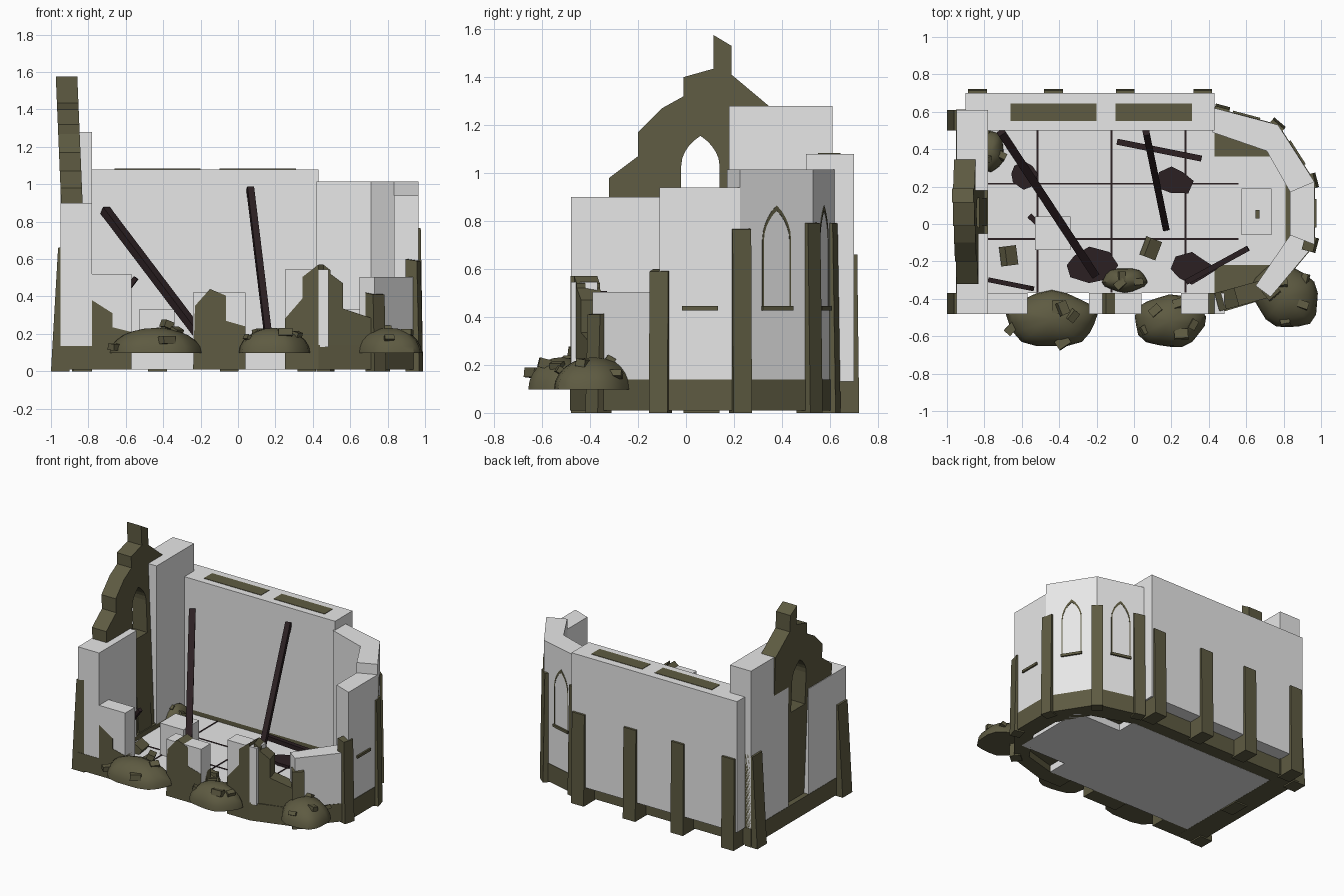
import bpy, bmesh, math, random
from mathutils import Vector, Matrix

if "Cube" in bpy.data.objects:
    bpy.data.objects.remove(bpy.data.objects["Cube"])

random.seed(4)


def material(name, rgb):
    m = bpy.data.materials.new(name)
    m.diffuse_color = (*rgb, 1)
    m.use_nodes = True
    m.node_tree.nodes["Principled BSDF"].inputs["Base Color"].default_value = m.diffuse_color
    return m


PLASTER = material("pale_plaster", (0.8, 0.8, 0.8))
STONE = material("olive_stone", (0.112, 0.104, 0.054))
WOOD = material("charred_wood", (0.024, 0.014, 0.016))


def finish(name, bm, mat, smooth=False):
    bmesh.ops.recalc_face_normals(bm, faces=bm.faces)
    me = bpy.data.meshes.new(name)
    bm.to_mesh(me)
    bm.free()
    me.materials.append(mat)
    for p in me.polygons:
        p.use_smooth = smooth
    ob = bpy.data.objects.new(name, me)
    bpy.context.collection.objects.link(ob)
    return ob


def plate(name, loops, depth, mat, mtx=Matrix()):
    """Flat outline with optional holes, thickened along local z."""
    bm = bmesh.new()
    edges = []
    for loop in loops:
        vs = [bm.verts.new((a, b, 0)) for a, b in loop]
        edges += [bm.edges.new((vs[i - 1], vs[i])) for i in range(len(vs))]
    bmesh.ops.triangle_fill(bm, edges=edges, use_beauty=True, normal=(0, 0, 1))
    top = bmesh.ops.extrude_face_region(bm, geom=list(bm.faces))["geom"]
    for v in [g for g in top if isinstance(g, bmesh.types.BMVert)]:
        v.co.z += depth
    bmesh.ops.transform(bm, matrix=mtx, verts=bm.verts)
    return finish(name, bm, mat)


def prism(name, pts, z0, z1, mat):
    return plate(name, [pts], z1 - z0, mat, Matrix.Translation((0, 0, z0)))


def box(name, x0, x1, y0, y1, z0, z1, mat):
    return prism(name, [(x0, y0), (x1, y0), (x1, y1), (x0, y1)], z0, z1, mat)


def frame(origin, u, v, n):
    """Matrix taking local x, y, z to the directions u, v, n."""
    m = Matrix((u, v, n)).transposed().to_4x4()
    m.translation = origin
    return m


def beam(name, a, b, w=0.05, mat=WOOD):
    a, b = Vector(a), Vector(b)
    q = (b - a).to_track_quat('Z', 'Y').to_matrix().to_4x4()
    h = w / 2
    return plate(name, [[(-h, -h), (h, -h), (h, h), (-h, h)]], (b - a).length, mat,
                 Matrix.Translation(a) @ q)


def buttress(name, x, y, ang, h, w=0.1, base=0.04, top=0.015, back=0.05):
    """Pier leaning on a wall at (x, y), facing the angle ang."""
    n = Vector((math.cos(ang), math.sin(ang), 0))
    u = Vector((-n.y, n.x, 0))
    prof = [(-back, 0), (base, 0), (top, h - 0.01), (-back, h)]
    return plate(name, [prof], w, STONE,
                 frame(Vector((x, y, 0)) - u * w / 2, n, Vector((0, 0, 1)), u))


def arch(w, z0, spring, top, n=5):
    """Pointed arch outline."""
    side = []
    for i in range(n + 1):
        t = i / n
        side.append((w * math.cos(t * math.pi / 2) ** 0.8 * (1 - 0.1 * t),
                     spring + (top - spring) * t ** 0.85))
    return [(-w, z0), (w, z0)] + side[:-1] + [(0, top)] + [(-a, b) for a, b in side[-2::-1]]


# Main walls; the back wall overhangs its plinth
box("back_wall", -0.9, 0.43, 0.5, 0.7, 0.13, 1.08, PLASTER)
box("back_plinth", -0.9, 0.43, 0.501, 0.6, 0.01, 0.132, STONE)
box("west_wall_tall", -0.95, -0.78, 0.18, 0.61, 0.13, 1.28, PLASTER)
box("west_wall_low", -0.95, -0.78, -0.48, -0.05, 0.13, 0.9, PLASTER)
box("west_plinth", -0.952, -0.781, -0.482, 0.612, 0.01, 0.135, STONE)
for i, (a, b) in enumerate([(-0.66, -0.2), (-0.1, 0.31)]):
    box(f"wall_top_core_{i}", a, b, 0.55, 0.645, 1.078, 1.083, STONE)

# Broken gable with window, leaning outwards
outline = [(-0.07, 0.02), (0.2, 0.02), (0.2, 0.9), (0.345, 0.9), (0.345, 1.28), (0.19, 1.41),
           (0.19, 1.53), (0.115, 1.575), (0.115, 1.435), (-0.01, 1.40), (-0.01, 1.32),
           (-0.10, 1.27), (-0.20, 1.17), (-0.20, 1.07), (-0.32, 0.98), (-0.32, 0.895),
           (-0.07, 0.895)]
hole = [(a + 0.06, b) for a, b in arch(0.08, 0.8, 1.03, 1.155)]
plate("gable", [outline, hole], 0.115, STONE,
      frame(Vector((-0.908, 0, 0)), Vector((0, 1, 0)), Vector((-0.042, 0, 1)), Vector((1, 0, 0))))
buttress("door_pier", -0.83, 0.065, 0, 0.6, 0.15, 0.05, 0.01)

# Ruined front wall: pale blocks with ragged stone facing
for i, (a, b, h) in enumerate([(-0.78, -0.57, 0.52), (-0.24, 0.04, 0.42), (0.25, 0.485, 0.545)]):
    box(f"front_block_{i}", a, b, -0.48, -0.37, 0.13, h, PLASTER)
ragged = [
    [(-.78, .01), (-.57, .01), (-.57, .21), (-.67, .235), (-.67, .31), (-.78, .38)],
    [(-.24, .01), (.04, .01), (.04, .24), (-.065, .27), (-.065, .405), (-.15, .44), (-.23, .35)],
    [(.25, .01), (.43, .01), (.43, .57), (.345, .505), (.345, .39), (.25, .28)],
]
upright = (Vector((1, 0, 0)), Vector((0, 0, 1)), Vector((0, -1, 0)))
for i, pts in enumerate(ragged):
    plate(f"front_ruin_{i}", [pts], 0.114, STONE, frame(Vector((0, -0.368, 0)), *upright))

# Apse walls on an angled plan
outer = [(.43, .62), (.77, .53), (.965, .225), (.965, -.11), (.73, -.39), (.43, -.48)]
inner = [(.42, .49), (.71, .39), (.835, .17), (.835, -.06), (.65, -.33), (.42, -.37)]
heights = [1.015, 1.015, 0.94, 0.505, None]
for i, h in enumerate(heights):
    quad = [outer[i], outer[i + 1], inner[i + 1], inner[i]]
    if h:
        prism(f"apse_wall_{i}", quad, 0.13, h, PLASTER)
    c = Vector((0.35, 0.07))
    grow = [tuple(c + (Vector(p) - c) * 1.005) for p in quad]
    prism(f"apse_plinth_{i}", grow, 0.01, 0.14, STONE)
d = Vector((0.29, 0.08, 0)).normalized()
plate("apse_ruin", [[(0, .01), (.31, .01), (.31, .27), (.28, .28), (.11, .335), (.11, .47),
                     (.04, .52), (.04, .54), (0, .57)]], 0.1, STONE,
      frame(Vector((0.43, -0.37, 0)), d, Vector((0, 0, 1)), Vector((d.y, -d.x, 0))))

# Apse windows and sills
for i in range(3):
    a, b = Vector((*outer[i], 0)), Vector((*outer[i + 1], 0))
    u = (b - a).normalized()
    n = Vector((-u.y, u.x, 0))
    mid = (a + b) / 2 + n * 0.002
    m = frame(mid, u, Vector((0, 0, 1)), -n)
    if i < 2:
        plate(f"window_frame_{i}", [arch(.071, .43, .72, .865), arch(.064, .437, .716, .843)],
              0.008, STONE, m)
    plate(f"window_sill_{i}", [[(-.075, .427), (.075, .427), (.075, .445), (-.075, .445)]],
          0.03, STONE, frame(mid + n * 0.01, u, Vector((0, 0, 1)), -n))

# Buttresses
for i, x in enumerate((-0.837, -0.43, -0.047, 0.367)):
    buttress(f"back_buttress_{i}", x, 0.70, math.pi / 2, 0.67, 0.1, 0.022, 0.014, 0.12)
for i, y in enumerate((0.555, -0.425)):
    buttress(f"west_buttress_{i}", -0.95, y, math.pi, 0.67, 0.11, 0.05, 0.012)
for i, (x, y, a, h) in enumerate([(.47, .61, 75, .8), (.765, .525, 50, .8), (.955, .23, 15, .775),
                                  (.955, -.11, -15, .6), (.745, -.375, -50, .42)]):
    buttress(f"apse_buttress_{i}", x, y, math.radians(a), h, 0.08, 0.025, 0.012)

# Floor with joints
prism("floor", [(-.78, -.37), (.43, -.37), (.43, -.22), (.81, -.22), (.81, .36), (.43, .36),
                (.43, .5), (-.78, .5)], 0.01, 0.1, PLASTER)
prism("apse_floor", [(.42, -.42), (.68, -.35), (.84, -.08), (.84, .18), (.71, .4), (.42, .5)],
      0.06, 0.095, STONE)
for i, x in enumerate((-0.515, -0.12, 0.275)):
    box(f"floor_joint_{i}", x - 0.005, x + 0.005, -0.365, 0.5, 0.098, 0.103, WOOD)
for i, y in enumerate((0.215, -0.08)):
    box(f"long_joint_{i}", -0.78, 0.56, y - 0.005, y + 0.005, 0.098, 0.103, WOOD)

# Altar and stone block
box("altar", 0.575, 0.735, -0.06, 0.19, 0.1, 0.33, PLASTER)
box("altar_ornament", 0.65, 0.67, 0.03, 0.075, 0.33, 0.345, STONE)
box("floor_block", -0.53, -0.34, -0.14, 0.04, 0.1, 0.33, PLASTER)

# Fallen beams
for i, (a, b, w) in enumerate([
        ((-0.71, 0.49, 0.86), (-0.21, -0.27, 0.2), .044), ((0.065, 0.49, 0.98), (0.17, -0.02, 0.12), .036),
        ((-0.09, 0.44, 0.13), (0.36, 0.35, 0.16), .032), ((0.61, -0.13, 0.17), (0.28, -0.31, 0.12), .03),
        ((-0.77, -0.30, 0.2), (-0.545, -0.345, 0.5), .026), ((-0.51, 0.0, 0.12), (-0.56, 0.045, 0.12), .03)]):
    beam(f"beam_{i}", a, b, w)

# Charred patches on the floor
for i, (x, y, rx, ry) in enumerate([(-.59, .27, .09, .075), (.2, .23, .11, .08),
                                    (-.24, -.22, .14, .09), (.31, -.24, .12, .09)]):
    pts = []
    for k in range(8):
        r, t = random.uniform(0.7, 1.2), k * math.tau / 8
        pts.append((x + rx * r * math.cos(t), y + ry * r * math.sin(t)))
    prism(f"charred_patch_{i}", pts, 0.1, 0.12, WOOD)


def stone(name, p, s):
    bm = bmesh.new()
    bmesh.ops.create_cube(bm, size=s)
    rot = Matrix.Rotation(random.uniform(0, 3), 4, 'Z') @ Matrix.Rotation(random.uniform(-.6, .6), 4, 'X')
    bmesh.ops.transform(bm, verts=bm.verts, matrix=Matrix.Translation(p) @ rot
                        @ Matrix.Diagonal((1.3, 0.9, 0.7, 1)))
    finish(name, bm, STONE)


# Rubble mounds with a few scattered stones
for i, (x, y, rx, ry, h, turn, count) in enumerate([
        (-.44, -.51, .24, .15, .135, 0, 5), (.19, -.52, .19, .14, .135, 0, 5),
        (.81, -.385, .19, .16, .135, -.7, 5), (-.05, -.3, .12, .065, .1, 0, 3),
        (-.765, .39, .07, .11, .1, 0, 3)]):
    bm = bmesh.new()
    bmesh.ops.create_uvsphere(bm, u_segments=18, v_segments=12, radius=1)
    cut = bmesh.ops.bisect_plane(bm, geom=bm.verts[:] + bm.edges[:] + bm.faces[:],
                                 plane_co=(0, 0, 0), plane_no=(0, 0, -1), clear_outer=True)
    rim = [g for g in cut["geom_cut"] if isinstance(g, bmesh.types.BMEdge)]
    bmesh.ops.contextual_create(bm, geom=rim)
    m = Matrix.Translation((x, y, 0.097)) @ Matrix.Rotation(turn, 4, 'Z') @ Matrix.Diagonal((rx, ry, h, 1))
    for v in bm.verts:
        t = math.atan2(v.co.y, v.co.x)
        k = 1 + 0.05 * math.sin(5 * t + i)
        v.co.x, v.co.y = v.co.x * k, v.co.y * k
    bmesh.ops.transform(bm, matrix=m, verts=bm.verts)
    mound = finish(f"rubble_mound_{i}", bm, STONE)
    bpy.context.view_layer.objects.active = mound
    mound.select_set(True)
    bpy.ops.object.shade_smooth_by_angle(angle=math.radians(40))
    mound.select_set(False)
    for k in range(count):
        t, e = k * math.tau / count + random.uniform(-.3, .3), random.uniform(0.2, 1.2)
        p = m @ Vector((math.cos(t) * math.cos(e), math.sin(t) * math.cos(e), math.sin(e)))
        stone(f"rubble_stone_{i}_{k}", p, random.uniform(0.035, 0.058))
for i, (p, s) in enumerate([((-.67, -.17, .13), .08), ((.09, -.13, .13), .08), ((-.38, -.45, .25), .055)]):
    stone(f"loose_stone_{i}", Vector(p), s)
